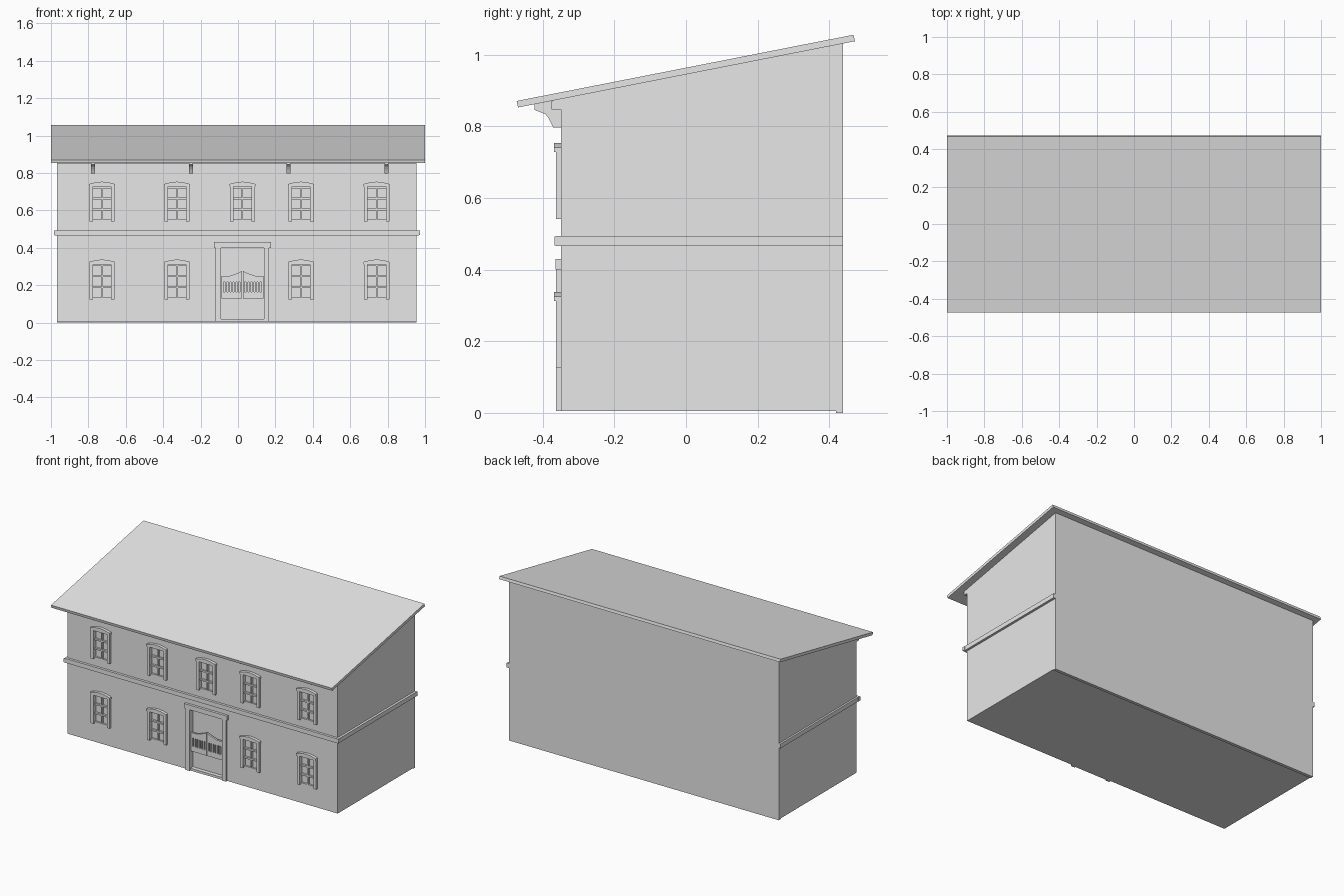
import bpy
import bmesh

cube = bpy.data.objects.get("Cube")
if cube:
    bpy.data.objects.remove(cube, do_unlink=True)

grey = bpy.data.materials.new("plain grey")
grey.use_nodes = True
grey.diffuse_color = (0.8, 0.8, 0.8, 1)
grey.node_tree.nodes["Principled BSDF"].inputs["Base Color"].default_value = (0.8, 0.8, 0.8, 1)

LEFT, RIGHT = 0.954, -0.968      # side walls
FRONT, BACK = -0.349, 0.439      # front and back walls
MID = 0.024                      # centre of the door
RECESS = 0.012                   # depth of window openings


def prism(name, profile, start, end, axis):
    """Extrude a profile: (y, z) along x, or (x, z) along y."""
    def point(p, t):
        return (t, p[0], p[1]) if axis == "x" else (p[0], t, p[1])
    bm = bmesh.new()
    ends = [[bm.verts.new(point(p, t)) for p in profile] for t in (start, end)]
    bm.faces.new(ends[0])
    bm.faces.new(ends[1])
    for i in range(len(profile)):
        j = (i + 1) % len(profile)
        bm.faces.new((ends[0][i], ends[0][j], ends[1][j], ends[1][i]))
    bmesh.ops.recalc_face_normals(bm, faces=bm.faces)
    mesh = bpy.data.meshes.new(name)
    bm.to_mesh(mesh)
    bm.free()
    mesh.materials.append(grey)
    obj = bpy.data.objects.new(name, mesh)
    bpy.context.collection.objects.link(obj)
    return obj


def box(name, x0, x1, y0, y1, z0, z1):
    return prism(name, [(y0, z0), (y1, z0), (y1, z1), (y0, z1)], x0, x1, "x")


def cut(target, x0, x1, depth, z0, z1):
    """Cut a recess into the front wall."""
    cutter = box("cutter", x0, x1, FRONT - 0.1, FRONT + depth, z0, z1)
    cutter.hide_render = True
    mod = target.modifiers.new("recess", "BOOLEAN")
    mod.operation = "DIFFERENCE"
    mod.solver = "EXACT"
    mod.object = cutter
    bpy.context.view_layer.objects.active = target
    bpy.ops.object.modifier_apply(modifier=mod.name)
    bpy.data.objects.remove(cutter, do_unlink=True)


# Walls with a sloping top, and the sloping roof slab
walls = prism("walls", [(FRONT, 0.005), (BACK, 0.005), (BACK, 1.033), (FRONT, 0.878)],
              RIGHT, LEFT, "x")
box("back_wall_foot", RIGHT, LEFT, BACK - 0.02, BACK, 0, 0.005)
prism("roof", [(-0.469, 0.853), (0.472, 1.038), (0.468, 1.056), (-0.473, 0.871)], -1, 1, "x")

# Beam and brackets under the eaves
prism("eaves_beam", [(-0.376, 0.847), (FRONT, 0.847), (FRONT, 0.877), (-0.376, 0.871)],
      RIGHT, LEFT, "x")
bracket = [(-0.423, 0.862), (-0.423, 0.846), (-0.392, 0.834), (-0.382, 0.82),
           (-0.371, 0.797), (FRONT, 0.797), (FRONT, 0.877)]
for i in range(4):
    x = -0.775 + 0.523 * i
    prism(f"bracket_{i + 1}", bracket, x - 0.011, x + 0.011, "x")

# Band between the storeys on the front and both sides
box("front_band", RIGHT - 0.012, LEFT + 0.015, -0.365, FRONT, 0.466, 0.494)
for name, x0, x1 in (("right", RIGHT - 0.012, RIGHT), ("left", LEFT, LEFT + 0.015)):
    box(name + "_band", x0, x1, FRONT, BACK, 0.466, 0.494)
for name, x0, x1 in (("right", RIGHT - 0.016, RIGHT), ("left", LEFT, LEFT + 0.019)):
    box(name + "_band_corner", x0, x1, -0.367, FRONT, 0.468, 0.492)


def window(name, x, z):
    """Window with jambs, a shallow peaked head and glazing bars."""
    inner, outer, top = 0.049, 0.068, z + 0.187
    cut(walls, x - inner, x + inner, RECESS, z, top)
    for side, s in (("right", -1), ("left", 1)):
        a, b = sorted((x + s * inner, x + s * outer))
        box(f"{name}_{side}_jamb", a, b, -0.363, FRONT, z, top)
    head = [(-0.07, 0.187), (0.07, 0.187), (0.07, 0.2), (0.035, 0.209),
            (0, 0.213), (-0.035, 0.209), (-0.07, 0.2)]
    prism(name + "_head", [(x + px, z + pz) for px, pz in head], -0.368, FRONT, "y")
    y0, y1 = FRONT, FRONT + RECESS
    box(name + "_upright_bar", x - 0.004, x + 0.004, y0, y1, z, top)
    for i in range(4):
        bar = z + 0.005 + i * 0.059
        box(f"{name}_cross_bar_{i + 1}", x - inner, x + inner, y0, y1, bar - 0.005, bar + 0.005)


for i, x in enumerate((-0.727, -0.326, MID, 0.337, 0.741)):
    window(f"upper_window_{i + 1}", x, 0.541)
    if x != MID:
        window(f"lower_window_{i + 1}", x, 0.125)

# Doorway with posts, lintel and threshold
HALF = 0.115
cut(walls, MID - HALF, MID + HALF, 0.02, 0.02, 0.4)
for side, s in (("right", -1), ("left", 1)):
    a, b = sorted((MID + s * HALF, MID + s * (HALF + 0.028)))
    box(side + "_door_post", a, b, -0.363, FRONT, 0.005, 0.4)
box("door_lintel", MID - 0.152, MID + 0.152, -0.365, FRONT, 0.4, 0.43)
box("threshold", MID - HALF, MID + HALF, FRONT - 0.006, FRONT, 0.005, 0.02)

# Pair of swing doors with slats
Y0, Y1 = FRONT - 0.004, FRONT + 0.008
for side, s in (("right", -1), ("left", 1)):
    def leaf(part, a, b, z0, z1):
        a, b = sorted((MID + s * a, MID + s * b))
        box(f"{side}_door_{part}", a, b, Y0, Y1, z0, z1)
    leaf("bottom_rail", 0.002, 0.112, 0.13, 0.163)
    leaf("inner_stile", 0.002, 0.012, 0.163, 0.217)
    leaf("outer_stile", 0.102, 0.112, 0.163, 0.217)
    for i in range(5):
        leaf(f"slat_{i + 1}", 0.02 + i * 0.016, 0.029 + i * 0.016, 0.163, 0.217)
    rail = [(0.002, 0.217), (0.112, 0.217), (0.112, 0.25), (0.07, 0.25),
            (0.045, 0.258), (0.02, 0.267), (0.002, 0.276)]
    prism(side + "_door_top_rail", [(MID + s * x, z) for x, z in rail], Y0, Y1, "y")
